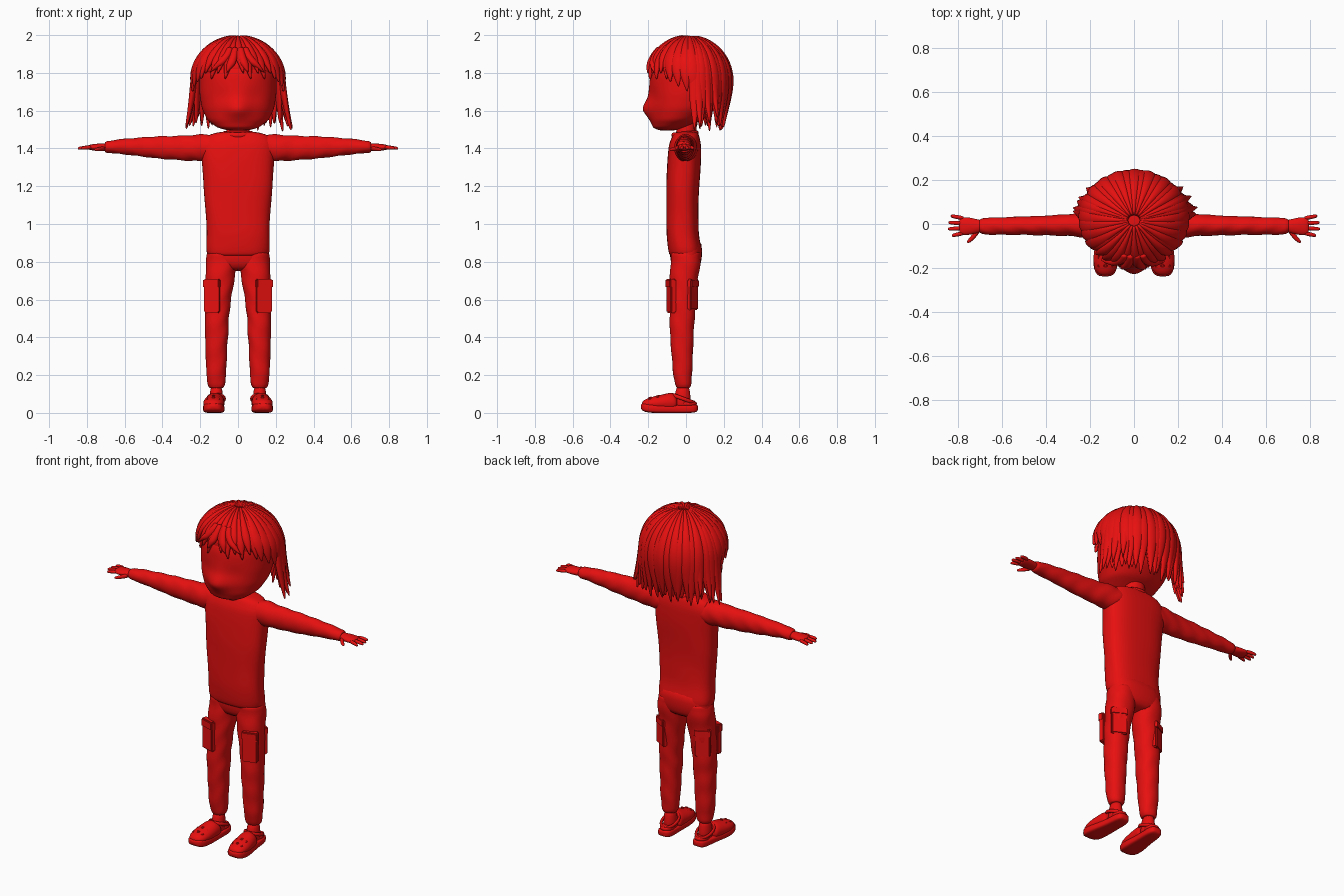
import bpy, bmesh, math, random
from mathutils import Vector, Matrix

random.seed(4)
if "Cube" in bpy.data.objects:
    bpy.data.objects.remove(bpy.data.objects["Cube"])

red = bpy.data.materials.new("bright red")
red.use_nodes = True
red.diffuse_color = (0.8, 0.005, 0.005, 1)
red.node_tree.nodes["Principled BSDF"].inputs["Base Color"].default_value = red.diffuse_color


def finish(name, bm, subdiv=1, angle=40):
    bmesh.ops.recalc_face_normals(bm, faces=bm.faces)
    mesh = bpy.data.meshes.new(name)
    bm.to_mesh(mesh)
    bm.free()
    mesh.materials.append(red)
    obj = bpy.data.objects.new(name, mesh)
    bpy.context.collection.objects.link(obj)
    for p in mesh.polygons:
        p.use_smooth = True
    if subdiv:
        m = obj.modifiers.new("smooth", 'SUBSURF')
        m.levels = m.render_levels = subdiv
    else:
        bpy.context.view_layer.objects.active = obj
        obj.select_set(True)
        bpy.ops.object.shade_smooth_by_angle(angle=math.radians(angle))
        obj.select_set(False)
    return obj


def skin(bm, rings):
    rows = [[bm.verts.new(p) for p in ring] for ring in rings]
    n = len(rows[0])
    for a, b in zip(rows, rows[1:]):
        for i in range(n):
            bm.faces.new((a[i], a[(i + 1) % n], b[(i + 1) % n], b[i]))
    bm.faces.new(rows[0])
    bm.faces.new(rows[-1])


def densify(rows, steps):
    # insert smoothly interpolated rows so that folds have geometry
    out = []
    for a, b in zip(rows, rows[1:]):
        for k in range(steps):
            t = k / steps
            out.append([p + (q - p) * t for p, q in zip(a, b)])
    return out + [list(rows[-1])]


def loft(name, axis, rows, n=20, power=2.0, side=1, folds=0, freq=50, steps=1, shape=None, subdiv=1):
    # rows: position along axis, centre u, centre v, radius u, radius v
    bm = bmesh.new()
    rings = []
    for t, cu, cv, ru, rv in densify(rows, steps):
        ring = []
        for i in range(n):
            a = math.tau * i / n
            c, s = math.cos(a), math.sin(a)
            k = 1 + folds * math.sin(freq * t + 2 * a + math.sin(3 * a))
            u = cu + ru * k * math.copysign(abs(c) ** (2 / power), c)
            v = cv + rv * k * math.copysign(abs(s) ** (2 / power), s)
            p = {'x': (t, u, v), 'y': (u, t, v), 'z': (u, v, t)}[axis]
            p = Vector((p[0] * side, p[1], p[2]))
            ring.append(shape(p) if shape else p)
        rings.append(ring)
    skin(bm, rings)
    return finish(name, bm, subdiv)


def torus(name, loc, rx, ry, r, tilt=0):
    bm = bmesh.new()
    n, m = 24, 8
    grid = [[bm.verts.new(((rx + r * math.cos(b)) * math.cos(a), (ry + r * math.cos(b)) * math.sin(a),
                           r * 1.4 * math.sin(b))) for b in [math.tau * j / m for j in range(m)]]
            for a in [math.tau * i / n for i in range(n)]]
    for i in range(n):
        for j in range(m):
            k, l = (i + 1) % n, (j + 1) % m
            bm.faces.new((grid[i][j], grid[k][j], grid[k][l], grid[i][l]))
    bm.transform(Matrix.Translation(loc) @ Matrix.Rotation(tilt, 4, 'X'))
    return finish(name, bm)


# Head with a forward muzzle and shallow eye sockets
def face(p):
    if p.y < 0:
        p.y -= 0.042 * math.exp(-(p.x / 0.055) ** 2 - ((p.z - 1.61) / 0.045) ** 2)
        p.y += 0.012 * math.exp(-((abs(p.x) - 0.09) / 0.05) ** 2 - ((p.z - 1.68) / 0.04) ** 2)
    return p


loft("head", 'z', [(1.495, 0, -.10, .05, .04), (1.51, 0, -.09, .11, .085), (1.55, 0, -.05, .163, .138),
                   (1.61, 0, -.02, .192, .176), (1.69, 0, 0, .205, .2), (1.8, 0, .01, .207, .2),
                   (1.89, 0, .01, .165, .16), (1.94, 0, .01, .08, .08)], n=32, steps=3, shape=face)
loft("neck", 'z', [(1.42, 0, 0, .075, .06), (1.48, 0, 0, .06, .052), (1.64, 0, .01, .06, .055)])
torus("collar", (0, -.005, 1.475), .075, .062, .012, .1)

# Shirt and trousers
loft("shirt", 'z', [(.825, 0, -.005, .155, .08), (.86, 0, -.005, .168, .09), (.95, 0, -.018, .167, .085),
                    (1.08, 0, -.02, .172, .085), (1.22, 0, -.016, .186, .088), (1.34, 0, -.01, .192, .09),
                    (1.42, 0, -.005, .195, .086), (1.47, 0, 0, .165, .07), (1.49, 0, 0, .09, .055)],
     n=32, power=2.6, folds=.012, freq=24, steps=2)
loft("hips", 'z', [(.75, 0, 0, .12, .06), (.79, 0, 0, .17, .082), (.86, 0, 0, .166, .088), (.93, 0, 0, .15, .08)],
     n=24, power=2.5)


# Closed box with rounded edges, used for the pockets
def panel(name, loc, size, turn):
    bm = bmesh.new()
    bmesh.ops.create_cube(bm, size=1)
    bm.transform(Matrix.Translation(loc) @ Matrix.Rotation(turn, 4, 'Z') @ Matrix.Diagonal((*size, 1)))
    bmesh.ops.bevel(bm, geom=bm.edges[:], offset=.006, segments=2, affect='EDGES')
    return finish(name, bm, 0)


for s, word in ((1, "left"), (-1, "right")):
    # Sleeve, cuff and hand
    loft(word + "_sleeve", 'x', [(.12, 0, 1.405, .065, .07), (.2, -.003, 1.403, .062, .072),
                                 (.3, -.005, 1.402, .05, .066), (.42, -.007, 1.405, .045, .06),
                                 (.52, -.008, 1.408, .042, .05), (.62, -.01, 1.41, .04, .04),
                                 (.69, -.01, 1.408, .037, .032), (.705, -.01, 1.407, .03, .026)],
         side=s, folds=.045, freq=60, steps=4)
    loft(word + "_palm", 'x', [(.67, -.01, 1.406, .024, .02), (.71, -.01, 1.406, .03, .021),
                               (.745, -.01, 1.406, .041, .02), (.785, -.01, 1.406, .042, .015),
                               (.797, -.01, 1.406, .036, .01)], n=16, side=s)
    for i, (y, tip) in enumerate(((-.042, .83), (-.019, .848), (.003, .845), (.026, .835))):
        spread = (y + .008) * .3
        loft(f"{word}_finger_{i + 1}", 'x', [(.77, y, 1.406, .011, .012), (.81, y + spread * .6, 1.405, .0105, .011),
                                             (tip - .006, y + spread, 1.401, .009, .009),
                                             (tip, y + spread, 1.4, .004, .004)], n=8, side=s)
    loft(word + "_thumb", 'x', [(.70, -.02, 1.4, .02, .014), (.725, -.05, 1.398, .018, .013),
                                (.745, -.072, 1.395, .015, .011), (.762, -.083, 1.393, .006, .006)], n=8, side=s)

    # Trouser leg with folds, cuff and ankle
    loft(word + "_trouser_leg", 'z', [(.13, .115, -.015, .036, .035), (.15, .115, -.015, .046, .044),
                                      (.22, .115, -.018, .054, .052), (.32, .115, -.02, .057, .058),
                                      (.42, .113, -.022, .062, .064), (.5, .112, -.02, .064, .067),
                                      (.6, .106, -.018, .07, .07), (.7, .096, -.012, .077, .075),
                                      (.79, .088, -.003, .084, .08), (.86, .085, 0, .078, .08)],
         side=s, folds=.035, freq=48, steps=3, power=2.2)
    loft(word + "_ankle", 'z', [(.02, .115, -.02, .04, .05), (.07, .115, -.02, .036, .045),
                                (.16, .115, -.015, .032, .034)], side=s)
    panel(word + "_front_pocket", (s * .137, -.078, .62), (.085, .032, .18), s * .3)
    panel(word + "_front_flap", (s * .138, -.082, .685), (.09, .034, .05), s * .3)
    panel(word + "_back_pocket", (s * .135, .033, .625), (.085, .03, .16), -s * .5)
    panel(word + "_back_flap", (s * .136, .037, .685), (.09, .032, .045), -s * .5)

    # Clog: sole, rounded toe cover, heel strap and vent rims
    loft(word + "_shoe_sole", 'y', [(-.24, .132, .034, .025, .012), (-.225, .13, .029, .046, .024),
                                    (-.18, .13, .024, .06, .025), (-.11, .125, .02, .054, .021),
                                    (-.04, .118, .02, .045, .021), (.03, .115, .021, .045, .022),
                                    (.055, .115, .024, .034, .02), (.064, .115, .026, .02, .014)], power=4, side=s)
    loft(word + "_shoe_toe", 'y', [(-.235, .132, .045, .022, .012), (-.215, .13, .046, .046, .028),
                                   (-.17, .13, .05, .058, .039), (-.12, .126, .052, .056, .046),
                                   (-.085, .123, .055, .052, .054), (-.06, .12, .055, .05, .048),
                                   (-.045, .118, .05, .044, .03)], side=s)
    torus(word + "_heel_strap", (s * .116, -.015, .075), .045, .062, .008, -.35)
    loft(word + "_shoe_heel", 'z', [(.03, .115, .01, .042, .048), (.055, .115, .01, .042, .05),
                                    (.062, .115, .01, .034, .042)], side=s)
    for x in (-.027, 0, .027):
        for y, z in ((-.19, .081), (-.15, .09)):
            torus(word + "_shoe_vent", (s * .13 + x, y, z - abs(x) * .3), .006, .006, .003, .25)


# Hair: a cap under overlapping tapered locks running from the crown
CENTRE, RX, RY, RZ = Vector((0, .015, 1.76)), .237, .217, .222
loft("hair_cap", 'z', [(1.76, 0, .03, .215, .195), (1.82, 0, .015, .225, .205), (1.88, 0, .015, .195, .178),
                       (1.94, 0, .015, .13, .12), (1.975, 0, .015, .05, .05)], n=28)


def lock(bm, az, end, width, lift, flare, sway=0, start=.1):
    drop = max(0, CENTRE.z - end)
    last = math.pi / 2 if drop else math.acos((end - CENTRE.z) / RZ)
    arc = (last - start) * .23
    rings, steps = [], 13
    for i in range(steps):
        t = i / (steps - 1)
        d = t * (arc + drop)
        th = start + min(d / .23, last - start)
        fall = max(0, d - arc)
        out = 1 + lift + flare * (fall / .28) ** 1.4
        a = az + sway * t * t
        p = Vector((RX * math.sin(th) * math.sin(a) * out, -RY * math.sin(th) * math.cos(a) * out,
                    RZ * math.cos(th) * (1 + lift) - fall)) + CENTRE
        normal = Vector((math.sin(th) * math.sin(a), -math.sin(th) * math.cos(a), math.cos(th)))
        tangent = Vector((math.cos(a), math.sin(a), 0))
        taper = min(1, (1 - t) * 3 + .06)
        w = width * max(.3, math.sin(th)) * taper
        h = .02 * (.3 + .7 * taper)
        rings.append([p + tangent * w * math.cos(b) + normal * h * math.sin(b)
                      for b in [math.tau * j / 8 for j in range(8)]])
    skin(bm, rings)


hair = bmesh.new()
# long locks around the sides and back
COUNT = 19
for i in range(COUNT):
    az = math.radians(100 + 160 * i / (COUNT - 1))
    sideways = abs(math.sin(az))
    flare = -.22 + .44 * sideways ** 2
    lock(hair, az, 1.485 + .03 * random.random() + .015 * (i % 2), .037, .015 * (i % 2), flare, random.uniform(-.08, .08))
# inner layer filling the gaps
for i in range(11):
    az = math.radians(108 + 144 * i / 10)
    lock(hair, az, 1.53, .05, -.06, -.16 + .25 * abs(math.sin(az)) ** 2)
# shorter locks over the ears
for s in (-1, 1):
    for deg, end in ((58, 1.75), (70, 1.725), (82, 1.70), (93, 1.66)):
        lock(hair, s * math.radians(deg), end, .045, .012, 0, s * .1)
    # flicked tips beside the jaw
    for k in range(3):
        lock(hair, s * math.radians(103 + 12 * k), 1.5 + .03 * k, .03, .01, .2 + .06 * (s > 0), 0)
# fringe swept from a small tuft
for i in range(11):
    az = math.radians(-50 + 10 * i)
    lock(hair, az, 1.765 + .03 * (i % 2), .034, -.01 + .025 * (i % 2), 0, .12 * math.copysign(1, az + .01))
for deg in (-24, -9, 8, 22):
    lock(hair, math.radians(deg * .6), 1.80, .028, .035, 0, math.radians(deg), .75)
finish("hair_locks", hair)
